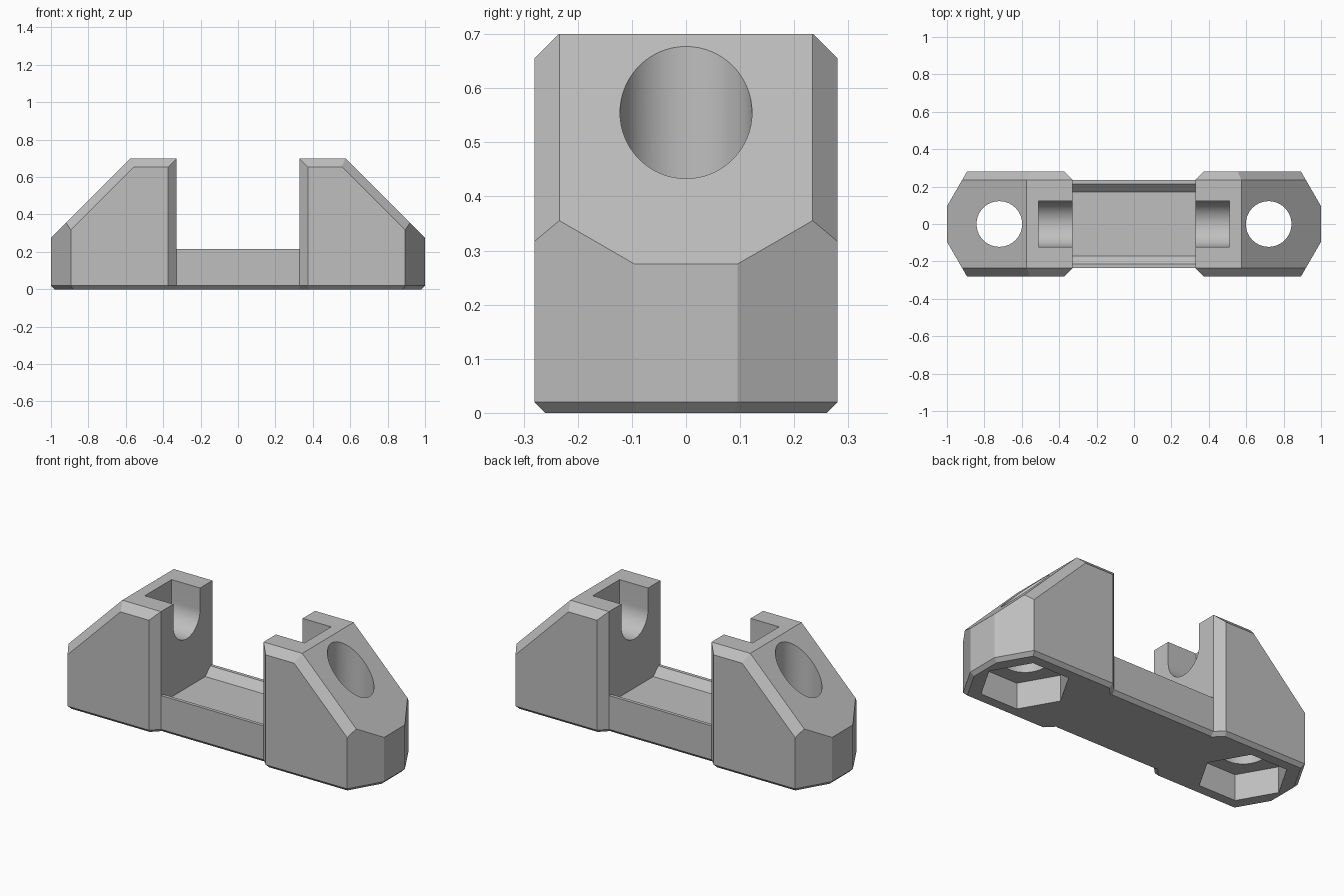
import bpy, bmesh, math
from mathutils import Vector

cube = bpy.data.objects.get("Cube")
if cube:
    bpy.data.objects.remove(cube, do_unlink=True)

# Single grey material
grey = bpy.data.materials.new("plain_grey")
grey.use_nodes = True
COLOUR = (0.52, 0.52, 0.52, 1)
grey.diffuse_color = COLOUR
grey.node_tree.nodes["Principled BSDF"].inputs["Base Color"].default_value = COLOUR

INNER, HALF_W, RIM_W, TOP = 0.328, 0.28, 0.235, 0.70
BOLT_X, HOLE_R, FOOT = 0.72, 0.122, 0.02


def new_object(name, bm):
    bmesh.ops.recalc_face_normals(bm, faces=bm.faces)
    mesh = bpy.data.meshes.new(name)
    bm.to_mesh(mesh)
    bm.free()
    mesh.materials.append(grey)
    obj = bpy.data.objects.new(name, mesh)
    bpy.context.collection.objects.link(obj)
    return obj


def prism(name, profile, start, depth):
    """Extrude a closed 3D profile along a vector."""
    bm = bmesh.new()
    offset = Vector(start)
    face = bm.faces.new([bm.verts.new(offset + Vector(p)) for p in profile])
    grown = bmesh.ops.extrude_face_region(bm, geom=[face])["geom"]
    moved = [v for v in grown if isinstance(v, bmesh.types.BMVert)]
    bmesh.ops.translate(bm, verts=moved, vec=depth)
    return new_object(name, bm)


def ring(radius, sides):
    return [(radius * math.cos(math.tau * i / sides),
             radius * math.sin(math.tau * i / sides), 0) for i in range(sides)]


def clip(bm, point, normal):
    """Cut away everything beyond a plane and cap the cut."""
    bmesh.ops.bisect_plane(bm, geom=bm.verts[:] + bm.edges[:] + bm.faces[:], dist=1e-6,
                           plane_co=point, plane_no=normal, clear_outer=True)
    rim = [e for e in bm.edges if e.is_boundary]
    if rim:
        bmesh.ops.contextual_create(bm, geom=rim)


def apply(obj, mod):
    bpy.context.view_layer.objects.active = obj
    bpy.ops.object.modifier_apply(modifier=mod.name)


def cut(obj, cutter):
    mod = obj.modifiers.new("cut", 'BOOLEAN')
    mod.operation, mod.solver, mod.object = 'DIFFERENCE', 'EXACT', cutter
    apply(obj, mod)
    bpy.data.objects.remove(cutter, do_unlink=True)


# End block: a box trimmed by sloping planes
bm = bmesh.new()
bmesh.ops.create_cube(bm, size=1)
for v in bm.verts:
    v.co = (1 if v.co.x > 0 else INNER, math.copysign(HALF_W, v.co.y),
            TOP if v.co.z > 0 else 0)
clip(bm, (1, 0, 0.275), (1, 0, 1))
for s in (-1, 1):
    clip(bm, (INNER, s * RIM_W, 0), (-1, s, 0))                  # inner corner
    clip(bm, (1, s * 0.095, 0), (math.sqrt(3), s, 0))            # outer corner
    clip(bm, (0.5, s * RIM_W, TOP), (0, s, 1))                   # top edge
    clip(bm, (0.89, s * HALF_W, 0.32), (1, s * math.sqrt(2), 1))  # sloping edge
# Foot chamfer around the outside
clip(bm, (1, 0, FOOT), (1, 0, -1))
for s in (-1, 1):
    for point, side in (((0.5, s * HALF_W, FOOT), (0, s, 0)),
                        ((1, s * 0.095, FOOT), (math.sqrt(3), s, 0)),
                        ((INNER, s * RIM_W, FOOT), (-1, s, 0))):
        clip(bm, point, Vector(side).normalized() + Vector((0, 0, -1)))
left_block = new_object("left_end_block", bm)

# Bolt hole, hexagonal nut pocket and rounded rod slot
cut(left_block, prism("bolt_cutter", ring(HOLE_R, 64), (BOLT_X, 0, -0.1), (0, 0, 1)))
cut(left_block, prism("nut_cutter", ring(0.235, 6), (BOLT_X, 0, -0.1), (0, 0, 0.25)))
arc = [math.pi * (1 + i / 32) for i in range(33)]
slot = [(0, HOLE_R * math.cos(a), HOLE_R * math.sin(a)) for a in arc]
slot += [(0, HOLE_R, 0.3), (0, -HOLE_R, 0.3)]
cut(left_block, prism("slot_cutter", slot, (0.2, 0, 0.575), (0.31, 0, 0)))

# Opposite end block
right_block = left_block.copy()
right_block.data = left_block.data.copy()
right_block.name = "right_end_block"
bpy.context.collection.objects.link(right_block)
for v in right_block.data.vertices:
    v.co.x = -v.co.x
right_block.data.flip_normals()

# Connecting bar with a shallow channel along its top
half = [(RIM_W - FOOT, 0), (RIM_W, FOOT), (RIM_W, 0.215), (0.215, 0.215), (0.17, 0.17)]
section = [(0, y, z) for y, z in half] + [(0, -y, z) for y, z in reversed(half)]
bar = prism("connecting_bar", section, (-INNER, 0, 0), (2 * INNER, 0, 0))

# Round holes smooth, all other edges crisp
bpy.ops.object.select_all(action='DESELECT')
for obj in (left_block, right_block, bar):
    obj.select_set(True)
bpy.context.view_layer.objects.active = left_block
bpy.ops.object.shade_smooth_by_angle(angle=math.radians(20))
